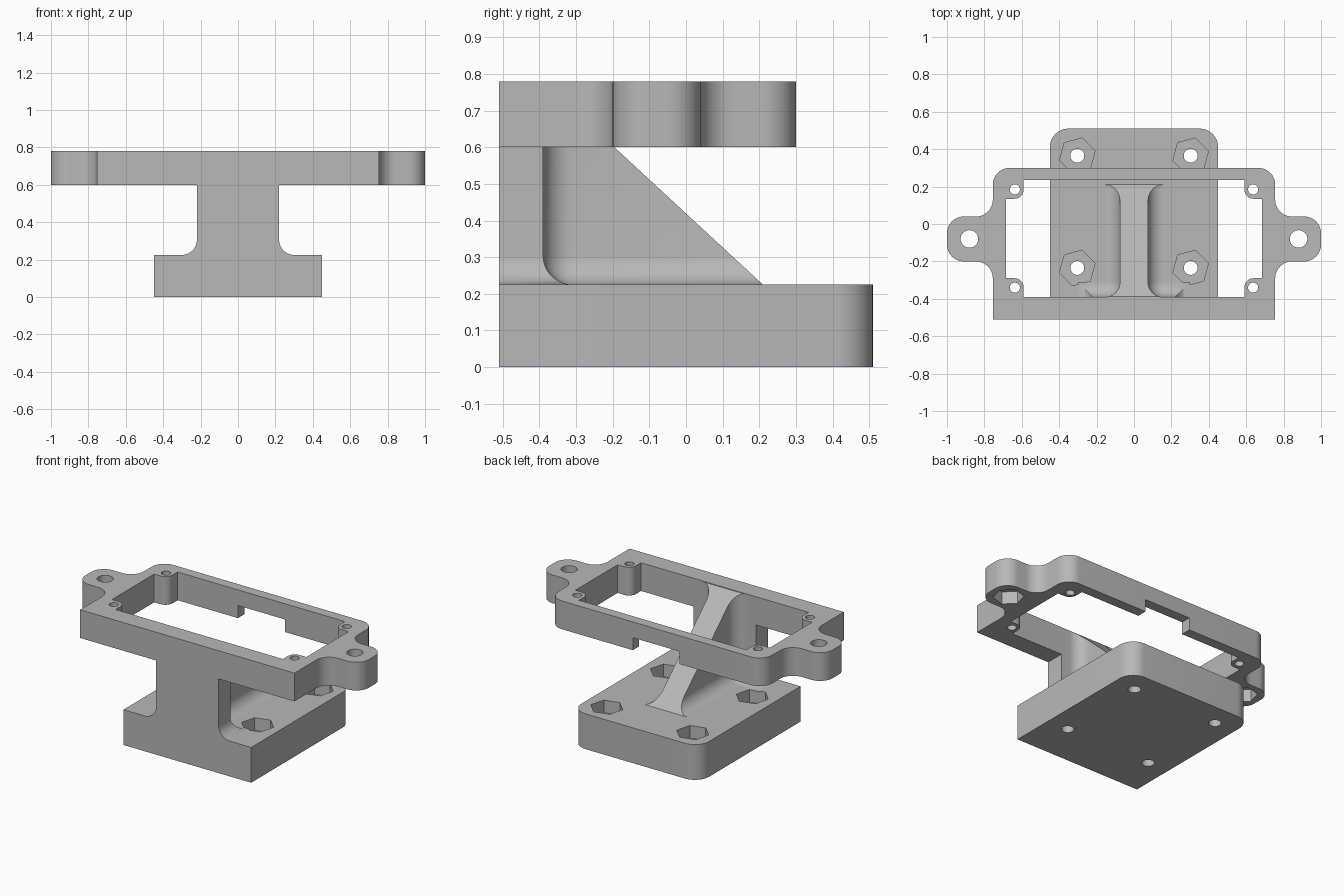
import bpy, bmesh, math
from mathutils import Vector

cube = bpy.data.objects.get("Cube")
if cube:
    bpy.data.objects.remove(cube)

GREY = (0.48, 0.48, 0.48, 1)
mat = bpy.data.materials.new("plain grey")
mat.use_nodes = True
mat.diffuse_color = GREY
mat.node_tree.nodes["Principled BSDF"].inputs["Base Color"].default_value = GREY

BASE_TOP, FRAME_Z, TOP = 0.225, 0.6, 0.78
FRONT, WALL = -0.51, -0.39      # front face and back of the upright wall
ARC = 12


def mirrored(half):
    """Close a right-hand half outline with its mirror image."""
    return half + [(-p[0], *p[1:]) for p in reversed(half)]


def rounded(corners):
    """Outline from (x, y, radius) right-angled corners."""
    pts = []
    for i, (x, y, r) in enumerate(corners):
        p = Vector((x, y))
        if r == 0:
            pts.append(p)
            continue
        u = (Vector(corners[i - 1][:2]) - p).normalized()
        v = (Vector(corners[(i + 1) % len(corners)][:2]) - p).normalized()
        for k in range(ARC + 1):
            t = math.pi / 2 * k / ARC
            pts.append(p + (u + v) * r - v * r * math.cos(t) - u * r * math.sin(t))
    return pts


def circle(x, y, r, n=32, turn=0.0):
    return [(x + r * math.cos(turn + math.tau * k / n),
             y + r * math.sin(turn + math.tau * k / n)) for k in range(n)]


def hexagon(x, y, r):
    return circle(x, y, r, 6, math.radians(15))


def loft(name, layers, slope=None):
    """Solid through (outline, z) layers, optionally cut by a sloping plane."""
    bm = bmesh.new()
    rings = [[bm.verts.new((p[0], p[1], z)) for p in pts] for pts, z in layers]
    n = len(rings[0])
    for a, b in zip(rings, rings[1:]):
        for i in range(n):
            j = (i + 1) % n
            bm.faces.new((a[i], a[j], b[j], b[i]))
    bm.faces.new(rings[0][::-1])
    bm.faces.new(rings[-1])
    if slope:
        cut = bmesh.ops.bisect_plane(
            bm, geom=bm.verts[:] + bm.edges[:] + bm.faces[:],
            plane_co=slope[0], plane_no=slope[1], clear_outer=True)
        edges = [e for e in cut["geom_cut"]
                 if isinstance(e, bmesh.types.BMEdge) and e.is_boundary]
        bmesh.ops.holes_fill(bm, edges=edges, sides=0)
    bmesh.ops.recalc_face_normals(bm, faces=bm.faces[:])
    mesh = bpy.data.meshes.new(name)
    bm.to_mesh(mesh)
    bm.free()
    obj = bpy.data.objects.new(name, mesh)
    mesh.materials.append(mat)
    bpy.context.collection.objects.link(obj)
    return obj


def activate(obj):
    bpy.ops.object.select_all(action='DESELECT')
    obj.select_set(True)
    bpy.context.view_layer.objects.active = obj


def carve(obj, pts, z0, z1):
    """Subtract a vertical prism."""
    cutter = loft("cutter", [(pts, z0), (pts, z1)])
    cutter.hide_render = True
    mod = obj.modifiers.new("carve", 'BOOLEAN')
    mod.operation, mod.solver, mod.object = 'DIFFERENCE', 'EXACT', cutter
    activate(obj)
    bpy.ops.object.modifier_apply(modifier=mod.name)
    bpy.data.objects.remove(cutter)


def finish(obj):
    activate(obj)
    bpy.ops.object.shade_smooth_by_angle(angle=math.radians(30))


# base block with rounded back corners, screw holes and nut pockets
outline = rounded(mirrored([(0.45, FRONT, 0), (0.45, 0.51, 0.1)]))
base = loft("base_block", [(outline, 0), (outline, BASE_TOP)])
for x in (-0.303, 0.303):
    for y in (-0.235, 0.365):
        carve(base, circle(x, y, 0.037), -0.1, 0.4)
        carve(base, hexagon(x, y, 0.098), BASE_TOP - 0.08, 0.4)
finish(base)

# T-shaped upright: wall and sloping rib, filleted into the base
R = 0.08


def tee(f, front=FRONT):
    """Cross-section grown outwards by f."""
    half = [(0.22 + f, front), (0.22 + f, WALL + f)]
    r = max(R - f, 0.001)
    for k in range(ARC + 1):
        t = math.pi / 2 * k / ARC
        half.append((0.075 + R - r * math.sin(t), WALL + R - r * math.cos(t)))
    half.append((0.075 + f, 0.4))
    return mirrored(half)


layers = []
for k in range(ARC + 1):
    t = math.pi / 2 * k / ARC
    layers.append((tee(R * (1 - math.sin(t))), BASE_TOP + R * (1 - math.cos(t))))
layers += [(tee(0), FRAME_Z), (tee(0, -0.45), FRAME_Z + 0.001),
           (tee(0, -0.45), TOP - 0.003)]
upright = loft("upright_rib", layers,
               slope=((0, 0.21, BASE_TOP), (0, TOP - BASE_TOP, 0.21 - WALL)))
finish(upright)

# top frame with a mounting ear on each side
outline = rounded(mirrored([
    (0.755, FRONT, 0), (0.755, -0.2, 0.09), (1, -0.2, 0.09),
    (1, 0.04, 0.09), (0.755, 0.04, 0.09), (0.755, 0.3, 0.09)]))
frame = loft("top_frame", [(outline, FRAME_Z), (outline, TOP)])

# opening that leaves four rounded corner posts
opening = rounded(mirrored([
    (0.59, WALL, 0), (0.59, -0.29, 0.05), (0.685, -0.29, 0),
    (0.685, 0.135, 0), (0.59, 0.135, 0.05), (0.59, 0.235, 0)]))
carve(frame, opening, 0.5, 0.9)

# post holes, ear holes with nut pockets below, and the notch in the back bar
for side in (-1, 1):
    for y in (-0.34, 0.185):
        carve(frame, circle(side * 0.637, y, 0.027), 0.5, 0.9)
    carve(frame, circle(side * 0.88, -0.08, 0.047), 0.5, 0.9)
    carve(frame, hexagon(side * 0.88, -0.08, 0.09), 0.5, FRAME_Z + 0.08)
carve(frame, mirrored([(0.165, 0.2), (0.165, 0.4)]), 0.5, FRAME_Z + 0.08)
finish(frame)
